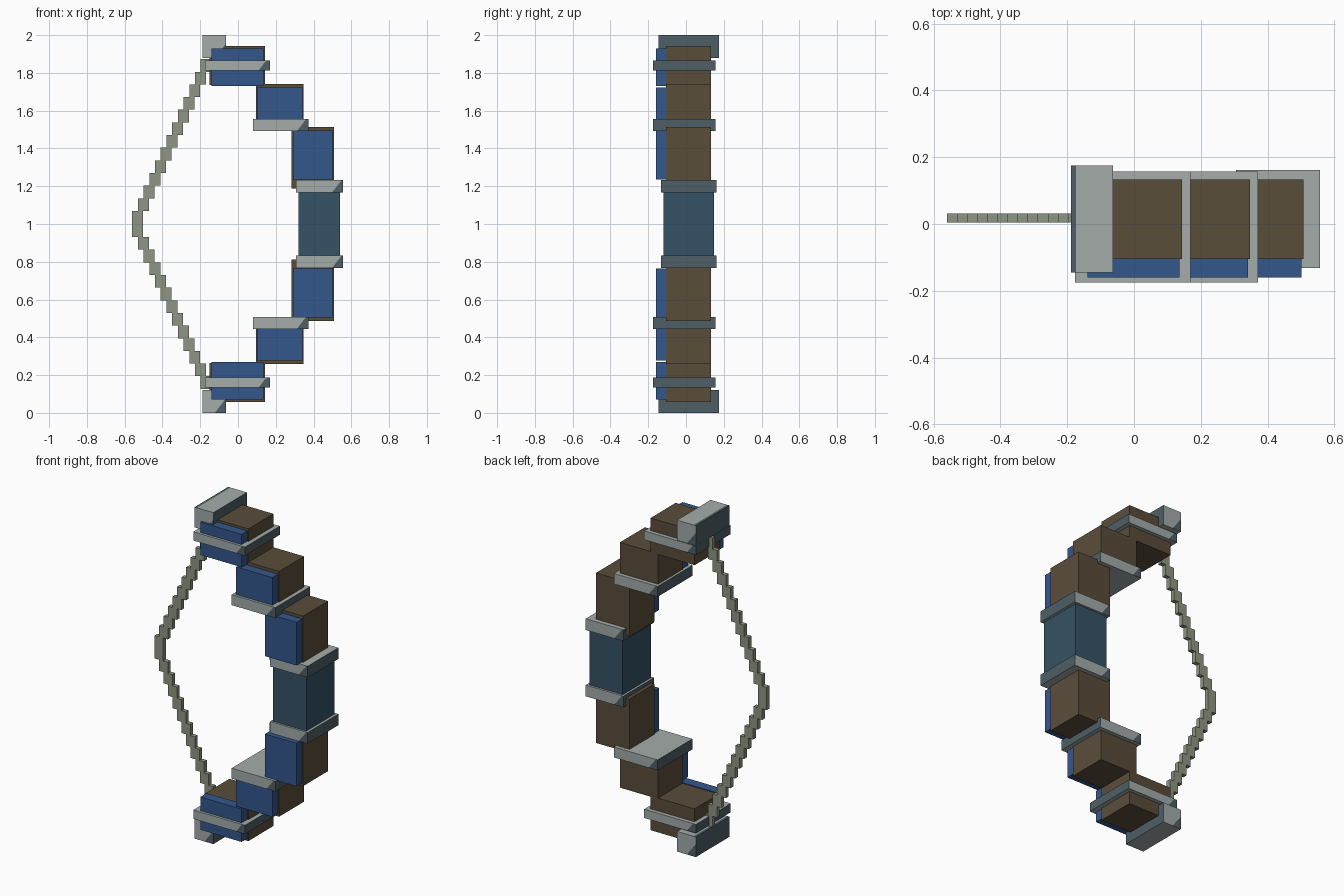
import bpy, bmesh
from mathutils import Vector

cube = bpy.data.objects.get("Cube")
if cube:
    bpy.data.objects.remove(cube, do_unlink=True)


def linear(c):
    c /= 255
    return c / 12.92 if c <= 0.04045 else ((c + 0.055) / 1.055) ** 2.4


def material(name, *rgb):
    m = bpy.data.materials.new(name)
    col = (*[linear(c) for c in rgb], 1)
    m.diffuse_color = col
    m.use_nodes = True
    bsdf = m.node_tree.nodes["Principled BSDF"]
    bsdf.inputs["Base Color"].default_value = col
    bsdf.inputs["Roughness"].default_value = 0.8
    return m


BROWN = material("brown wood", 90, 77, 58)
BLUE = material("blue plate", 52, 87, 140)
TEAL = material("teal grip", 53, 82, 101)
LIGHT = material("light metal", 163, 172, 170)
DARK = material("dark metal", 78, 95, 102)
CORD = material("grey green cord", 143, 150, 131)


def add_box(bm, x, y, z):
    """Add an axis-aligned box given its (min, max) on each axis."""
    vs = bmesh.ops.create_cube(bm, size=1)["verts"]
    for v in vs:
        v.co = Vector([(r[0] + r[1]) / 2 + c * (r[1] - r[0])
                       for c, r in zip(v.co, (x, y, z))])


def finish(name, bm, mats):
    me = bpy.data.meshes.new(name)
    bm.to_mesh(me)
    bm.free()
    for m in mats:
        me.materials.append(m)
    ob = bpy.data.objects.new(name, me)
    bpy.context.collection.objects.link(ob)
    return ob


def block(name, x, y, z, mat):
    bm = bmesh.new()
    add_box(bm, x, y, z)
    finish(name, bm, [mat])


def metal_block(name, x, y, z, top_edge=0):
    """Light box with dark ends and slanted dark corners on front and back."""
    bm = bmesh.new()
    add_box(bm, x, y, z)
    slant = Vector((0.065, 0, -0.05))
    front_co = Vector((x[1] - 0.06, 0, z[0]))
    back_co = Vector((x[0] + 0.06, 0, z[0]))
    back_no = Vector((-slant.x, 0, slant.z))
    cuts = [(front_co, slant), (back_co, back_no)]
    if top_edge:
        cuts.append((Vector((x[0] + top_edge, 0, 0)), Vector((-1, 0, 0))))
    for co, no in cuts:
        bmesh.ops.bisect_plane(bm, geom=bm.verts[:] + bm.edges[:] + bm.faces[:],
                               plane_co=co, plane_no=no)
    bm.normal_update()
    for f in bm.faces:
        c, n = f.calc_center_median(), f.normal
        dark = (abs(n.x) > 0.9
                or (n.y < -0.9 and (c - front_co).dot(slant) > 0)
                or (n.y > 0.9 and (c - back_co).dot(back_no) > 0)
                or (n.z > 0.9 and c.x < x[0] + top_edge))
        f.material_index = int(dark)
    finish(name, bm, [LIGHT, DARK])


WOOD_Y, PLATE_Y = (-0.105, 0.133), (-0.16, -0.1)

# Limb pieces: part, x range, z range of the upper copy
wood = [("outer", (-0.15, 0.143), (1.735, 1.942)),
        ("middle", (0.094, 0.348), (1.51, 1.74)),
        ("inner", (0.284, 0.508), (1.188, 1.513))]
plates = [("outer", (-0.139, 0.136), (1.73, 1.928)),
          ("middle", (0.10, 0.342), (1.51, 1.722)),
          ("inner", (0.292, 0.502), (1.235, 1.495))]
# Metal pieces: part, x, y, z, dark strip on top
metal = [("limb_tip", (-0.188, -0.063), (-0.145, 0.175), (1.878, 2.0), 0.015),
         ("outer_band", (-0.176, 0.169), (-0.175, 0.157), (1.813, 1.866), 0),
         ("middle_band", (0.08, 0.372), (-0.175, 0.157), (1.492, 1.555), 0),
         ("grip_band", (0.306, 0.557), (-0.132, 0.161), (1.166, 1.234), 0)]

for side in ("upper", "lower"):
    def flip(z):
        return z if side == "upper" else (2 - z[1], 2 - z[0])
    for part, x, z in wood:
        block(f"{side}_{part}_limb", x, WOOD_Y, flip(z), BROWN)
    for part, x, z in plates:
        block(f"{side}_{part}_plate", x, PLATE_Y, flip(z), BLUE)
    for part, x, y, z, edge in metal:
        metal_block(f"{side}_{part}", x, y, flip(z), edge)

# Central grip
block("grip", (0.319, 0.541), (-0.12, 0.148), (0.8, 1.2), TEAL)

# Stepped bowstring, drawn back to a point at mid height
bm = bmesh.new()
STRING_Y = (0.004, 0.031)
add_box(bm, (-0.56, -0.502), STRING_Y, (0.931, 1.069))
for k in range(1, 13):
    x0 = -0.56 + 0.0302 * k
    z0 = 1.069 + 0.067 * (k - 1)
    for z in ((z0, z0 + 0.067), (2 - z0 - 0.067, 2 - z0)):
        add_box(bm, (x0, x0 + 0.058), STRING_Y, z)
finish("bowstring", bm, [CORD])
